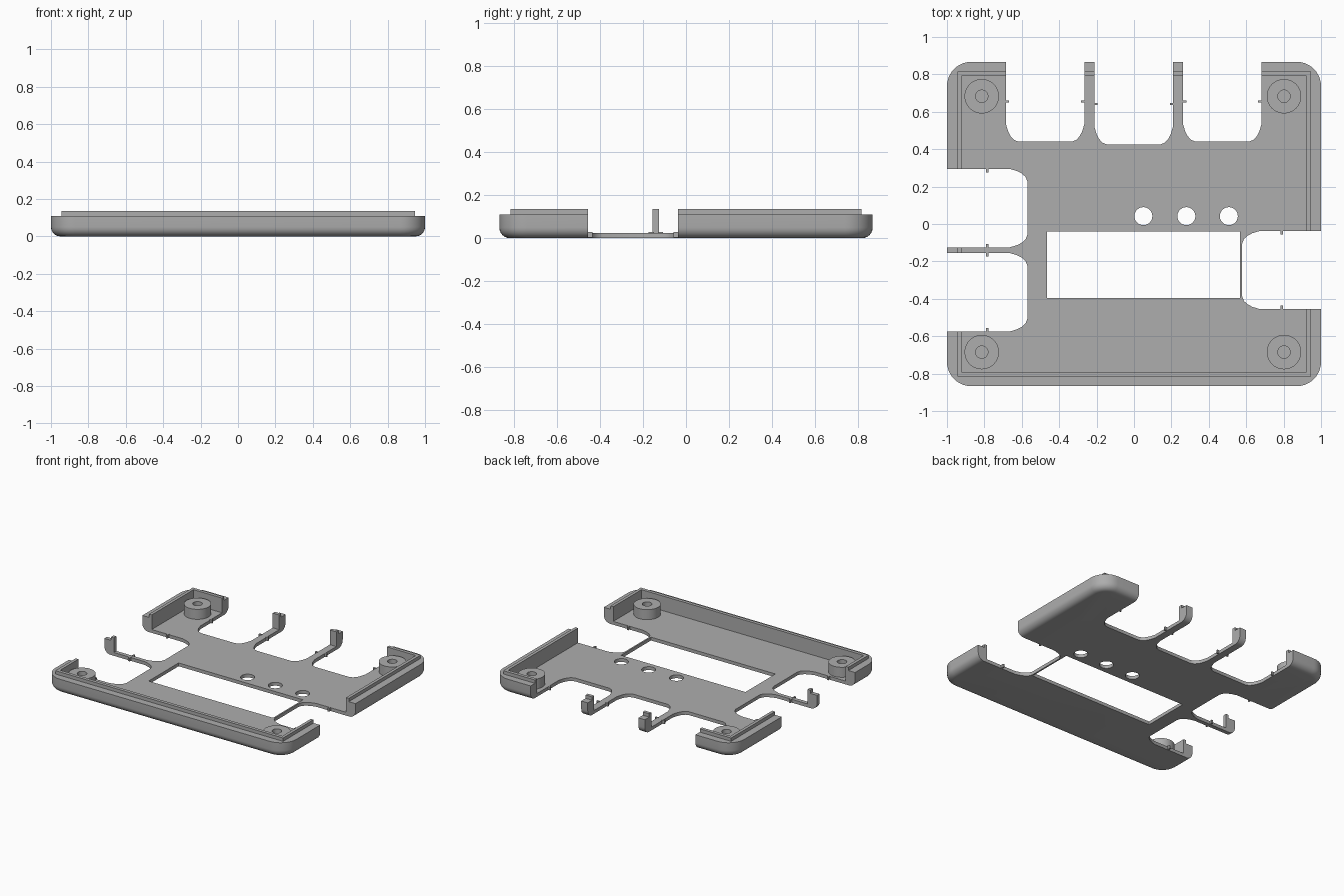
import bpy, bmesh, math

if "Cube" in bpy.data.objects:
    bpy.data.objects.remove(bpy.data.objects["Cube"])

grey = bpy.data.materials.new("plain grey")
grey.diffuse_color = (0.42, 0.42, 0.42, 1)
grey.use_nodes = True
grey.node_tree.nodes["Principled BSDF"].inputs["Base Color"].default_value = grey.diffuse_color

HX, HY = 1.0, 0.867          # half size of the tray
FLOOR, RIM, LIP = 0.025, 0.11, 0.135


def finish(name, bm):
    bmesh.ops.recalc_face_normals(bm, faces=bm.faces)
    me = bpy.data.meshes.new(name)
    bm.to_mesh(me)
    bm.free()
    me.materials.append(grey)
    ob = bpy.data.objects.new(name, me)
    bpy.context.collection.objects.link(ob)
    return ob


def loft(name, rings, closed=False):
    """Skin between matching rings; cap the ends or close the loop."""
    bm = bmesh.new()
    vs = [[bm.verts.new(p) for p in r] for r in rings]
    n = len(vs[0])
    for a, b in zip(vs, vs[1:] + ([vs[0]] if closed else [])):
        for i in range(n):
            j = (i + 1) % n
            bm.faces.new((a[i], a[j], b[j], b[i]))
    if not closed:
        bm.faces.new(vs[0][::-1])
        bm.faces.new(vs[-1])
    return finish(name, bm)


def prism(name, pts, z0, z1):
    return loft(name, [[(x, y, z) for x, y in pts] for z in (z0, z1)])


def rect(x0, x1, y0, y1):
    return [(x0, y0), (x1, y0), (x1, y1), (x0, y1)]


def circle(x, y, r, n=40):
    return [(x + r * math.cos(math.tau * i / n), y + r * math.sin(math.tau * i / n)) for i in range(n)]


def rounded(inset, z, r=0.13, seg=10):
    pts = []
    for k, (sx, sy) in enumerate([(1, 1), (-1, 1), (-1, -1), (1, -1)]):
        for i in range(seg + 1):
            a = math.pi / 2 * (k + i / seg)
            pts.append((sx * (HX - r) + (r - inset) * math.cos(a),
                        sy * (HY - r) + (r - inset) * math.sin(a), z))
    return pts


def boolean(ob, other, op):
    m = ob.modifiers.new(op, 'BOOLEAN')
    m.object, m.operation, m.solver = other, op, 'EXACT'
    bpy.context.view_layer.objects.active = ob
    bpy.ops.object.modifier_apply(modifier=m.name)
    bpy.data.objects.remove(other)


def smooth(ob):
    bpy.ops.object.select_all(action='DESELECT')
    ob.select_set(True)
    bpy.context.view_layer.objects.active = ob
    bpy.ops.object.shade_smooth_by_angle(angle=math.radians(30))


# Tray shell: rounded bottom edge, straight sides
F = 0.05
rings = [rounded(F * (1 - math.sin(a)), F * (1 - math.cos(a)))
         for a in (math.pi / 2 * i / 6 for i in range(7))]
tray = loft("tray", rings + [rounded(0, RIM)])

# Raised inner lip and the hollow inside it
boolean(tray, prism("lip", rect(-0.945, 0.945, -0.815, 0.815), 0.06, LIP), 'UNION')
boolean(tray, prism("hollow", rect(-0.922, 0.922, -0.79, 0.79), FLOOR, 0.3), 'DIFFERENCE')

# Flared side openings: (side, start, end, bottom of the opening)
FLARE = [(0, 0.095), (0.012, 0.055), (0.025, 0.03), (0.043, 0.01), (0.068, 0)]
OPENINGS = [
    ('back', -0.685, -0.265, 0.44), ('back', -0.212, 0.208, 0.425), ('back', 0.262, 0.682, 0.44),
    ('left', -0.125, 0.295, 0.57), ('left', -0.575, -0.155, 0.57), ('right', -0.455, -0.037, 0.578),
]
for side, a, b, depth in OPENINGS:
    half = [(a, 1.2)] + [(a + u, depth + v) for u, v in FLARE]
    pts = half + [(a + b - u, v) for u, v in reversed(half)]
    if side != 'back':
        s = 1 if side == 'right' else -1
        pts = [(s * v, u) for u, v in pts]
    boolean(tray, prism("opening", pts, -0.1, 0.3), 'DIFFERENCE')

# Display window and three button holes
boolean(tray, prism("window", rect(-0.465, 0.567, -0.395, -0.04), -0.1, 0.3), 'DIFFERENCE')
for x in (0.05, 0.28, 0.507):
    boolean(tray, prism("hole", circle(x, 0.042, 0.048), -0.1, 0.3), 'DIFFERENCE')
smooth(tray)

# Screw bosses with blind holes
for x in (-0.814, 0.802):
    for y in (-0.685, 0.683):
        ring = [[(px, py, z) for px, py in circle(x, y, r)]
                for r, z in ((0.092, 0.015), (0.092, 0.1), (0.033, 0.1), (0.033, 0.015))]
        smooth(loft("screw_boss", ring, closed=True))

# Small snap nubs on the edges of the openings
NUBS = [(-0.68, 0.655), (-0.272, 0.655), (-0.207, 0.642), (0.203, 0.642), (0.269, 0.655), (0.675, 0.655),
        (-0.785, 0.287), (-0.785, -0.119), (-0.785, -0.161), (-0.785, -0.568), (0.79, -0.045), (0.79, -0.447)]
for x, y in NUBS:
    dx, dy = (0.011, 0.006) if y > 0.5 else (0.006, 0.012)
    prism("snap_nub", rect(x - dx, x + dx, y - dy, y + dy), 0.003, FLOOR + 0.003)
